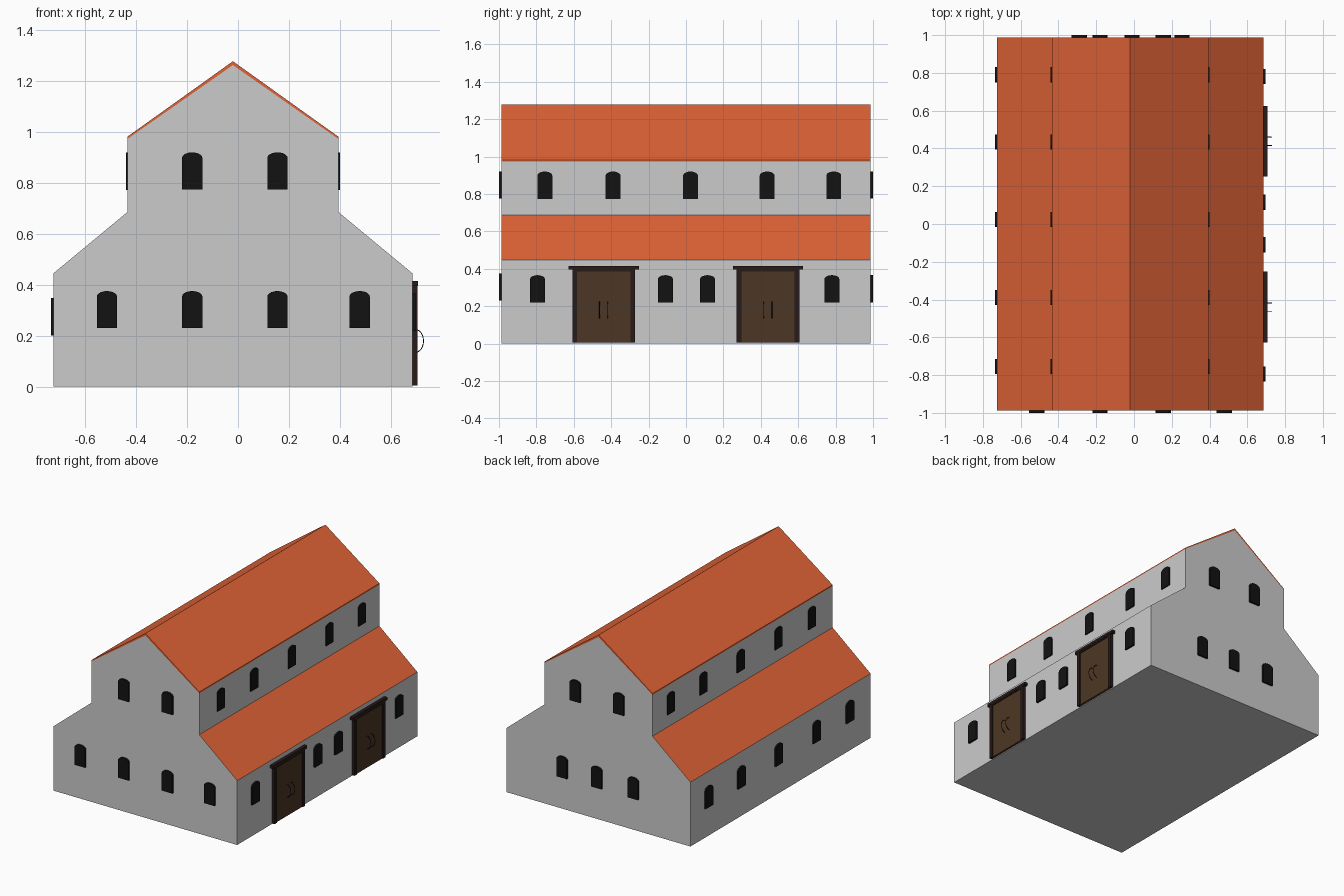
import bpy, math
from mathutils import Matrix, Vector

if "Cube" in bpy.data.objects:
    bpy.data.objects.remove(bpy.data.objects["Cube"])


def material(name, rgb):
    m = bpy.data.materials.new(name)
    m.diffuse_color = (*rgb, 1)
    m.use_nodes = True
    m.node_tree.nodes["Principled BSDF"].inputs["Base Color"].default_value = m.diffuse_color
    return m


TILE = material("roof_tile", (0.75, 0.125, 0.038))
GLASS = material("dark_glass", (0.006, 0.006, 0.006))
WOOD = material("door_wood", (0.073, 0.038, 0.018))
DARK = material("dark_wood", (0.02, 0.011, 0.009))
IRON = material("black_iron", (0.01, 0.008, 0.007))
HALF = 0.987              # half length of the building
CX = -0.02                # centre line of the building in x
AISLE, NAVE = 0.705, 0.414  # half widths of lower and upper storeys


def prism(name, profile, depth, matrix, mat=None):
    """Extrude a counter-clockwise (u, v) profile by depth along local +w."""
    n = len(profile)
    verts = [matrix @ Vector((u, v, w)) for w in (0, depth) for u, v in profile]
    faces = [list(range(n))[::-1], list(range(n, 2 * n))]
    faces += [[i, (i + 1) % n, (i + 1) % n + n, i + n] for i in range(n)]
    mesh = bpy.data.meshes.new(name)
    mesh.from_pydata(verts, [], faces)
    ob = bpy.data.objects.new(name, mesh)
    bpy.context.collection.objects.link(ob)
    if mat:
        mesh.materials.append(mat)
    return ob


def wall_frame(side, along, z):
    """Local frame on a wall: u along the wall, v up, w outwards."""
    angle, origin = {
        "front": (0, (along, -HALF, z)),
        "back": (math.pi, (along, HALF, z)),
        "right": (math.pi / 2, (CX + AISLE, along, z)),
        "left": (-math.pi / 2, (CX - AISLE, along, z)),
        "right_upper": (math.pi / 2, (CX + NAVE, along, z)),
        "left_upper": (-math.pi / 2, (CX - NAVE, along, z)),
    }[side]
    return (Matrix.Translation(origin) @ Matrix.Rotation(angle, 4, 'Z')
            @ Matrix.Rotation(math.pi / 2, 4, 'X'))


def box(name, side, along, z, width, height, depth, mat):
    w = width / 2
    return prism(name, [(-w, 0), (w, 0), (w, height), (-w, height)], depth,
                 wall_frame(side, along, z), mat)


# Stone body with tiled lower roofs
end_frame = wall_frame("front", CX, 0) @ Matrix.Translation((0, 0, -2 * HALF))
half_profile = [(AISLE, 0), (AISLE, 0.446), (NAVE, 0.687), (NAVE, 0.974)]
body = prism("body", half_profile + [(0, 1.264)] + [(-u, v) for u, v in half_profile[::-1]],
             2 * HALF, end_frame)
body.data.materials.append(None)
body.data.materials.append(TILE)
for p in body.data.polygons:
    if 0.3 < p.normal.z < 0.99 and p.center.z < 0.7:
        p.material_index = 1

# Main roof: thin sheet thickening toward the ridge
prism("main_roof", [(-NAVE, 0.974), (0, 1.264), (NAVE, 0.974),
                    (NAVE, 0.983), (0, 1.279), (-NAVE, 0.983)],
      2 * HALF, end_frame, TILE)

# Arched windows: side -> (sill height, depth, positions along the wall)
arch = [(-0.04, 0), (0.04, 0)] + [
    (0.04 * math.cos(math.pi * i / 10), 0.124 + 0.022 * math.sin(math.pi * i / 10))
    for i in range(11)]
bays = (-0.755, -0.39, 0.024, 0.434, 0.79)
rows = [
    ("front", 0.23, 0.013, (-0.515, -0.18, 0.155, 0.478)),
    ("front", 0.775, 0.013, (-0.18, 0.155)),
    ("back", 0.22, 0.013, (-0.29, -0.01, 0.255)),
    ("back", 0.775, 0.013, (-0.18, 0.155)),
    ("right", 0.22, 0.012, (-0.794, -0.11, 0.115, 0.78)),
    ("left", 0.202, 0.01, bays),
    ("right_upper", 0.774, 0.007, bays),
    ("left_upper", 0.774, 0.007, bays),
]
for side, sill, depth, spots in rows:
    for s in spots:
        prism("window_" + side, arch, depth, wall_frame(side, s, sill), GLASS)

# Double doors with frame, lintel and ring-shaped pulls
for y in (-0.44, 0.438):
    box("door_panel", "right", y, 0.005, 0.29, 0.385, 0.015, WOOD)
    for s in (-1, 1):
        box("door_jamb", "right", y + s * 0.155, 0.005, 0.026, 0.391, 0.021, DARK)
        curve = bpy.data.curves.new("door_handle", 'CURVE')
        curve.dimensions = '3D'
        curve.bevel_depth = 0.002
        curve.bevel_resolution = 1
        curve.use_fill_caps = True
        spline = curve.splines.new('POLY')
        spline.points.add(12)
        for i, pt in enumerate(spline.points):
            a = math.pi * (i / 12 - 0.5)
            pt.co = (0.697 + 0.032 * math.cos(a), y + s * 0.022,
                     0.18 + 0.045 * math.sin(a), 1)
        curve.materials.append(IRON)
        bpy.context.collection.objects.link(bpy.data.objects.new("door_handle", curve))
    box("door_head", "right", y, 0.386, 0.284, 0.01, 0.021, DARK)
    box("door_lintel", "right", y, 0.396, 0.375, 0.02, 0.023, DARK)
